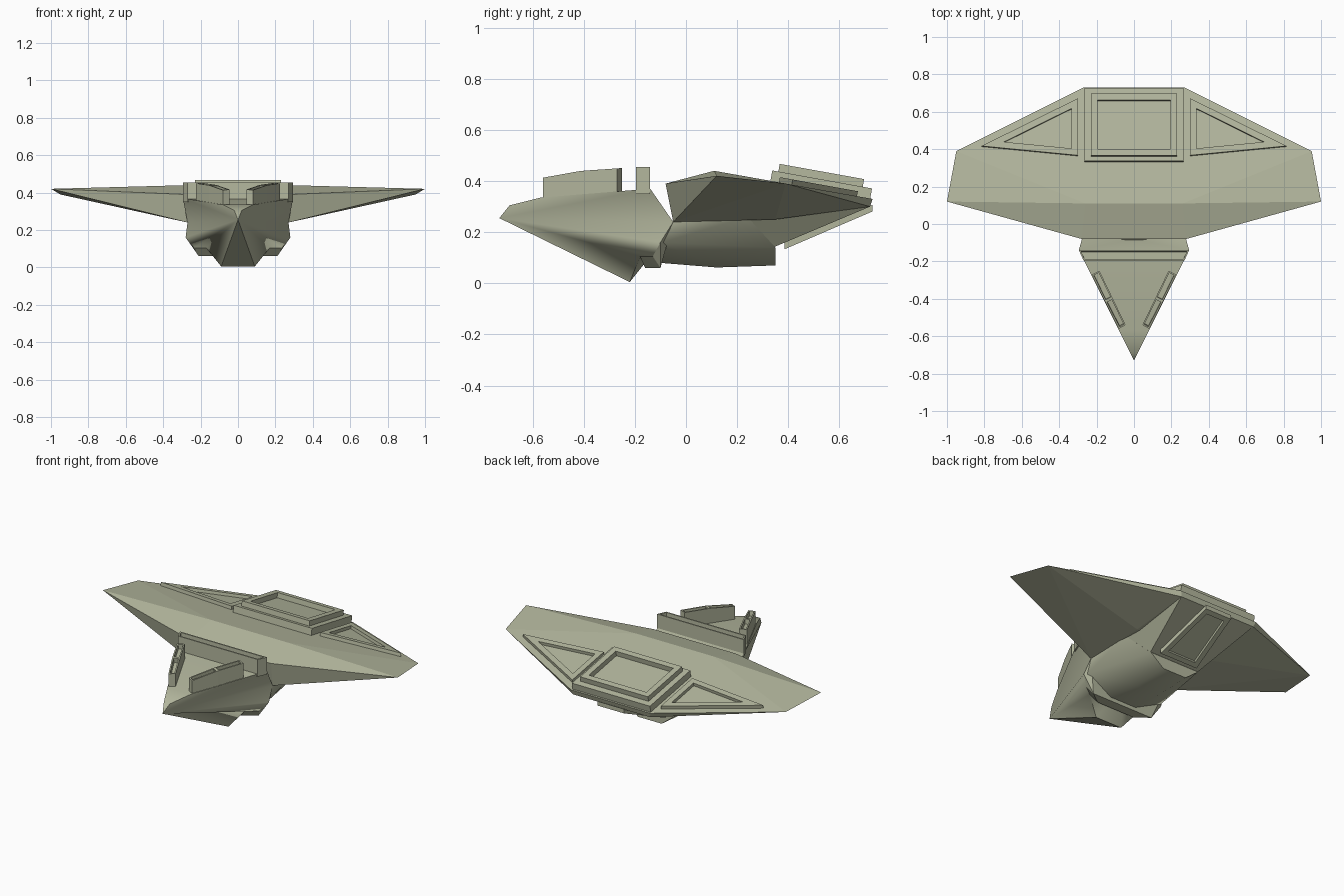
import bpy
import bmesh

cube = bpy.data.objects.get("Cube")
if cube:
    bpy.data.objects.remove(cube, do_unlink=True)

# Single hull paint
paint = bpy.data.materials.new("khaki_grey_paint")
paint.use_nodes = True
COLOR = (0.46, 0.48, 0.345, 1)
paint.diffuse_color = COLOR
bsdf = next(n for n in paint.node_tree.nodes if n.type == 'BSDF_PRINCIPLED')
bsdf.inputs["Base Color"].default_value = COLOR


def finish(name, bm, smooth=None):
    bmesh.ops.recalc_face_normals(bm, faces=bm.faces[:])
    mesh = bpy.data.meshes.new(name)
    bm.to_mesh(mesh)
    bm.free()
    mesh.materials.append(paint)
    obj = bpy.data.objects.new(name, mesh)
    bpy.context.collection.objects.link(obj)
    if smooth:
        bpy.ops.object.select_all(action='DESELECT')
        obj.select_set(True)
        bpy.context.view_layer.objects.active = obj
        bpy.ops.object.shade_smooth_by_angle(angle=smooth)
    return obj


def convex(name, half, smooth=None):
    """Faceted solid around a mirrored set of corner points."""
    bm = bmesh.new()
    for x, y, z in half:
        bm.verts.new((x, y, z))
        bm.verts.new((-x, y, z))
    bmesh.ops.convex_hull(bm, input=bm.verts[:])
    bmesh.ops.dissolve_limit(bm, angle_limit=0.01, verts=bm.verts[:], edges=bm.edges[:])
    return finish(name, bm, smooth)


def plate(name, outline, low, high, rim=0, depth=0, under=False, split=None, lean=0):
    """Solid between two sloped surfaces, with a recess in its outer face."""
    bm = bmesh.new()
    bottom = [bm.verts.new((x, y, low(x, y))) for x, y in outline]
    top = [bm.verts.new((x, y + lean * (high(x, y) - low(x, y)), high(x, y)))
           for x, y in outline]
    n = len(outline)
    for i in range(n):
        j = (i + 1) % n
        bm.faces.new((bottom[i], bottom[j], top[j], top[i]))
    upper, lower = bm.faces.new(top), bm.faces.new(bottom[::-1])
    chosen = [lower if under else upper]
    if split:
        chosen.append(bmesh.utils.face_split(upper, top[split[0]], top[split[1]])[0])
    bmesh.ops.recalc_face_normals(bm, faces=bm.faces[:])
    bm.normal_update()
    if rim:
        bmesh.ops.inset_individual(bm, faces=chosen, thickness=rim, use_even_offset=True)
        bm.normal_update()
        bmesh.ops.inset_individual(bm, faces=chosen, thickness=0.0005, depth=-depth,
                                   use_even_offset=True)
    return finish(name, bm)


def deck(offset):
    return lambda x, y: 0.44 - 0.18 * (y - 0.11) + offset


def ramp(offset):
    return lambda x, y: 0.14 + 0.43 * (y - 0.35) + offset


def box(w, y0, y1):
    return [(-w, y0), (w, y0), (w, y1), (-w, y1)]


# Broad swept wing
convex("wing", [(0.28, -0.08, 0.39), (0.26, 0.11, 0.44), (1, 0.12, 0.42),
                (0.95, 0.39, 0.39), (0.27, 0.73, 0.33), (0.27, -0.05, 0.24),
                (0.27, 0.35, 0.25), (0.26, 0.72, 0.30)])

# Belly narrowing to a slim keel, and the rising tail
convex("belly", [(0.27, -0.05, 0.25), (0.265, -0.09, 0.16), (0.09, -0.10, 0.08),
                 (0.08, 0.12, 0.062), (0.08, 0.35, 0.07), (0.17, 0.35, 0.14),
                 (0.27, 0.24, 0.26)], smooth=0.7)
convex("tail_ramp", [(0.27, 0.24, 0.26), (0.17, 0.34, 0.14), (0.26, 0.72, 0.30),
                     (0.27, 0.70, 0.33)])
plate("tail_ramp_panel", [(-0.13, 0.385), (0.13, 0.385), (0.09, 0.73), (-0.09, 0.73)],
      ramp(-0.022), ramp(0.004), rim=0.03, depth=0.015, under=True)

# Stepped centre deck with recessed top
plate("deck_lower_step", box(0.265, 0.325, 0.715), deck(-0.03), deck(0.04), lean=0.18)
plate("deck_upper_step", box(0.23, 0.36, 0.69), deck(0.035), deck(0.072),
      rim=0.035, depth=0.03, lean=0.18)

# Triangular framed panels on each wing
for side, label in ((1, "left"), (-1, "right")):
    plate(label + "_wing_frame",
          [(side * x, y) for x, y in ((0.30, 0.36), (0.815, 0.41), (0.30, 0.665))],
          deck(-0.02), deck(0.02), rim=0.034, depth=0.018, lean=0.18)

# Wedge head: a fan from the nose to the rear rim
rim = [(0.02, -0.69, 0.305), (0.08, -0.57, 0.335), (0.295, -0.14, 0.37),
       (0.27, -0.05, 0.24), (0.28, -0.10, 0.16), (0.235, -0.13, 0.105),
       (0.17, -0.18, 0.105), (0.09, -0.22, 0.005)]
bm = bmesh.new()
nose = bm.verts.new((0, -0.73, 0.255))
back = bm.verts.new((0, -0.08, 0.18))
left = [bm.verts.new(p) for p in rim]
right = [bm.verts.new((-x, y, z)) for x, y, z in rim]
for row in (left, right):
    for a, b in zip(row, row[1:]):
        bm.faces.new((nose, a, b))
    for a, b in zip(row[2:], row[3:]):
        bm.faces.new((back, b, a))
for i in range(2):
    bm.faces.new((left[i], left[i + 1], right[i + 1], right[i]))
bm.faces.new((nose, left[0], right[0]))
bm.faces.new((nose, left[-1], right[-1]))
bm.faces.new((back, left[-1], right[-1]))
bm.faces.new((back, left[2], right[2]))
finish("head", bm, smooth=0.9)

# Block under the back of the head, with low feet
convex("head_rear_block", [(0.27, -0.05, 0.24), (0.28, -0.10, 0.16), (0.235, -0.13, 0.105),
                           (0.17, -0.18, 0.105), (0.21, -0.10, 0.06),
                           (0.13, -0.16, 0.06), (0.11, -0.10, 0.06)])

# Slotted fins along the head edges
for side, label in ((1, "left"), (-1, "right")):
    plate(label + "_head_fin",
          [(side * x, y) for x, y in ((0.08, -0.56), (0.155, -0.415), (0.225, -0.27),
                                      (0.185, -0.25), (0.115, -0.395), (0.045, -0.54))],
          lambda x, y: 0.325 + 0.09 * (y + 0.56),
          lambda x, y: min(0.413 + 0.18 * (y + 0.56), 0.44 + 0.07 * (y + 0.405)),
          rim=0.008, depth=0.03, split=(1, 4))

# Wall across the back of the head
plate("head_rear_wall", [(-0.295, -0.14), (-0.27, -0.195), (0.27, -0.195), (0.295, -0.14)],
      lambda x, y: 0.35, lambda x, y: 0.455, rim=0.008, depth=0.03)
